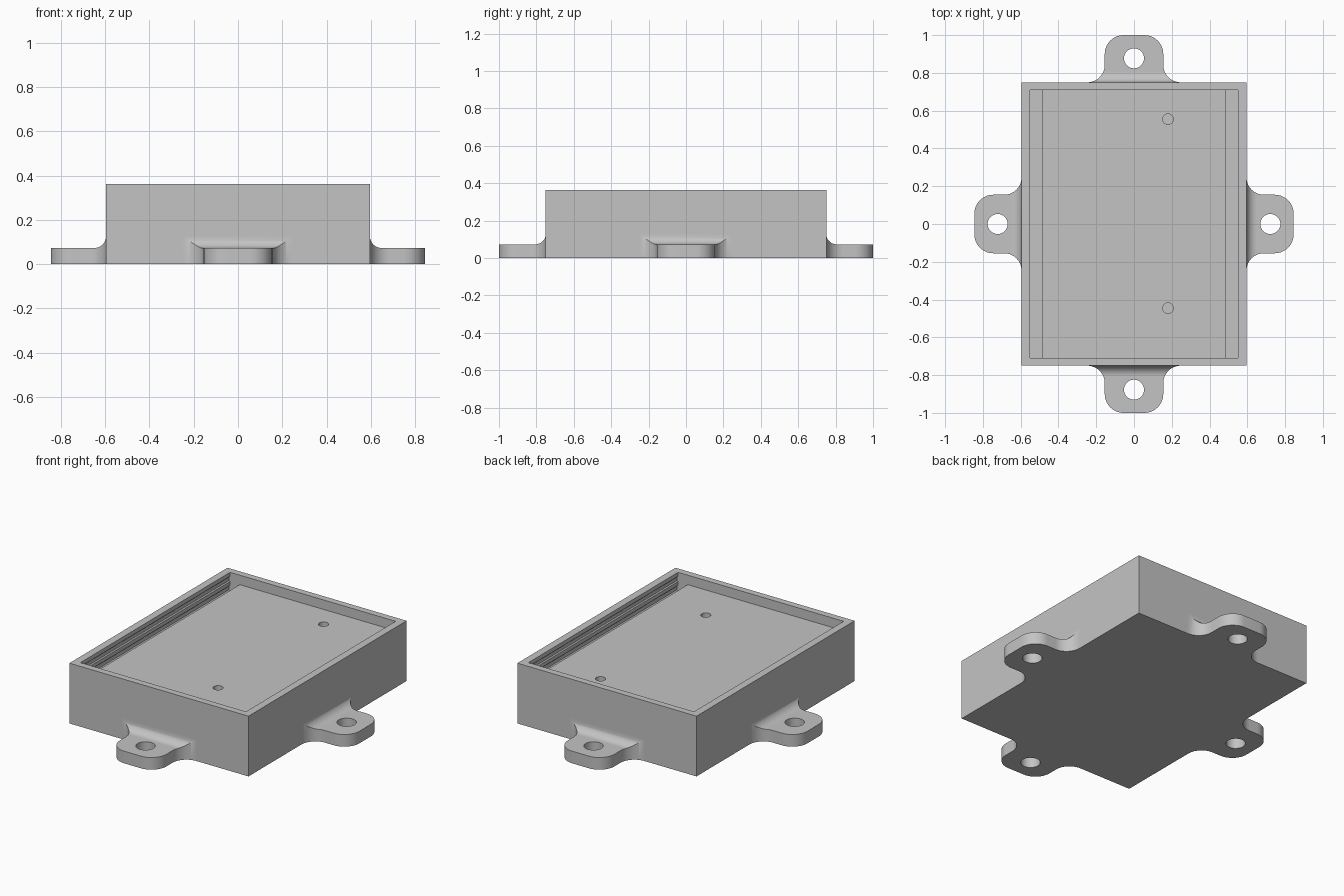
import bpy, bmesh
from math import pi, sin, cos, sqrt
from mathutils import Matrix

if "Cube" in bpy.data.objects:
    bpy.data.objects.remove(bpy.data.objects["Cube"])

HALF_X, HALF_Y, HEIGHT = 0.595, 0.75, 0.362
FLOOR = 0.305

# One plain grey material
grey = bpy.data.materials.new("plain grey")
grey.use_nodes = True
grey.diffuse_color = (0.55, 0.55, 0.55, 1)
grey.node_tree.nodes["Principled BSDF"].inputs["Base Color"].default_value = (0.55, 0.55, 0.55, 1)


def make_object(name, bm):
    bmesh.ops.recalc_face_normals(bm, faces=bm.faces)
    mesh = bpy.data.meshes.new(name)
    bm.to_mesh(mesh)
    bm.free()
    mesh.materials.append(grey)
    obj = bpy.data.objects.new(name, mesh)
    bpy.context.collection.objects.link(obj)
    return obj


def loft(sections):
    """Skin a row of matching closed sections and cap both ends."""
    bm = bmesh.new()
    rings = [[bm.verts.new(p) for p in s] for s in sections]
    for a, b in zip(rings, rings[1:]):
        for i in range(len(a)):
            j = (i + 1) % len(a)
            bm.faces.new((a[i], a[j], b[j], b[i]))
    bm.faces.new(rings[0])
    bm.faces.new(rings[-1])
    return bm


def cylinder(name, x, y, z0, z1, radius):
    bm = bmesh.new()
    bmesh.ops.create_cone(bm, cap_ends=True, segments=32, radius1=radius, radius2=radius,
                          depth=z1 - z0, matrix=Matrix.Translation((x, y, (z0 + z1) / 2)))
    return make_object(name, bm)


def activate(obj):
    bpy.ops.object.select_all(action='DESELECT')
    obj.select_set(True)
    bpy.context.view_layer.objects.active = obj


def cut(obj, cutter):
    cutter.hide_render = True
    mod = obj.modifiers.new("cut", 'BOOLEAN')
    mod.operation = 'DIFFERENCE'
    mod.solver = 'EXACT'
    mod.object = cutter
    activate(obj)
    bpy.ops.object.modifier_apply(modifier=mod.name)
    bpy.data.objects.remove(cutter)


def finish(obj):
    activate(obj)
    bpy.ops.object.shade_smooth_by_angle(angle=pi / 6)


# Box body
bm = bmesh.new()
bmesh.ops.create_cube(bm, size=1, matrix=Matrix.Translation((0, 0, HEIGHT / 2))
                      @ Matrix.Diagonal((2 * HALF_X, 2 * HALF_Y, HEIGHT, 1)))
body = make_object("box_body", bm)

# Shallow recess with a ribbed slot along each long wall
half = [(0.55, 0.4), (0.55, 0.338), (0.556, 0.332), (0.556, 0.312), (0.55, 0.306),
        (0.55, 0.284), (0.556, 0.278), (0.556, 0.256), (0.55, 0.25),
        (0.55, 0.2), (0.485, 0.2), (0.485, FLOOR)]
profile = half + [(-x, z) for x, z in reversed(half)]
cut(body, make_object("recess_cutter", loft([[(x, y, z) for x, z in profile] for y in (-0.71, 0.71)])))

# Two blind holes in the recess floor
for y in (-0.445, 0.555):
    cut(body, cylinder("hole_cutter", 0.18, y, 0.12, 0.33, 0.028))
finish(body)

# Mounting tab: d is the distance out from the wall
TAB_LEN, TAB_HALF, TAB_TOP = 0.25, 0.155, 0.073
CORNER, FLARE, COVE = 0.1, 0.093, 0.055


def tab_section(d, wall):
    w, h = TAB_HALF, TAB_TOP
    if d < FLARE:
        w += FLARE - sqrt(FLARE ** 2 - (FLARE - d) ** 2)
    over = d - (TAB_LEN - CORNER)
    if over > 0:
        w -= CORNER - sqrt(max(0, CORNER ** 2 - over ** 2))
    if d < COVE:
        h += COVE - sqrt(COVE ** 2 - (COVE - d) ** 2)
    y = -wall - d
    return [(-w, y, 0), (w, y, 0), (w, y, h), (-w, y, h)]


STEPS = 14
angles = [i / STEPS * pi / 2 for i in range(STEPS + 1)]
stations = sorted({round(d, 5) for d in
                   [FLARE * (1 - cos(a)) for a in angles]
                   + [COVE * (1 - cos(a)) for a in angles]
                   + [TAB_LEN - CORNER + CORNER * sin(a) for a in angles]})

tabs = [("front_tab", 0, HALF_Y), ("left_tab", pi / 2, HALF_X),
        ("back_tab", pi, HALF_Y), ("right_tab", -pi / 2, HALF_X)]
for name, turn, wall in tabs:
    tab = make_object(name, loft([tab_section(d, wall) for d in stations]))
    cut(tab, cylinder("screw_hole_cutter", 0, -wall - 0.127, -0.1, 0.2, 0.053))
    tab.data.transform(Matrix.Rotation(turn, 4, 'Z'))
    finish(tab)
